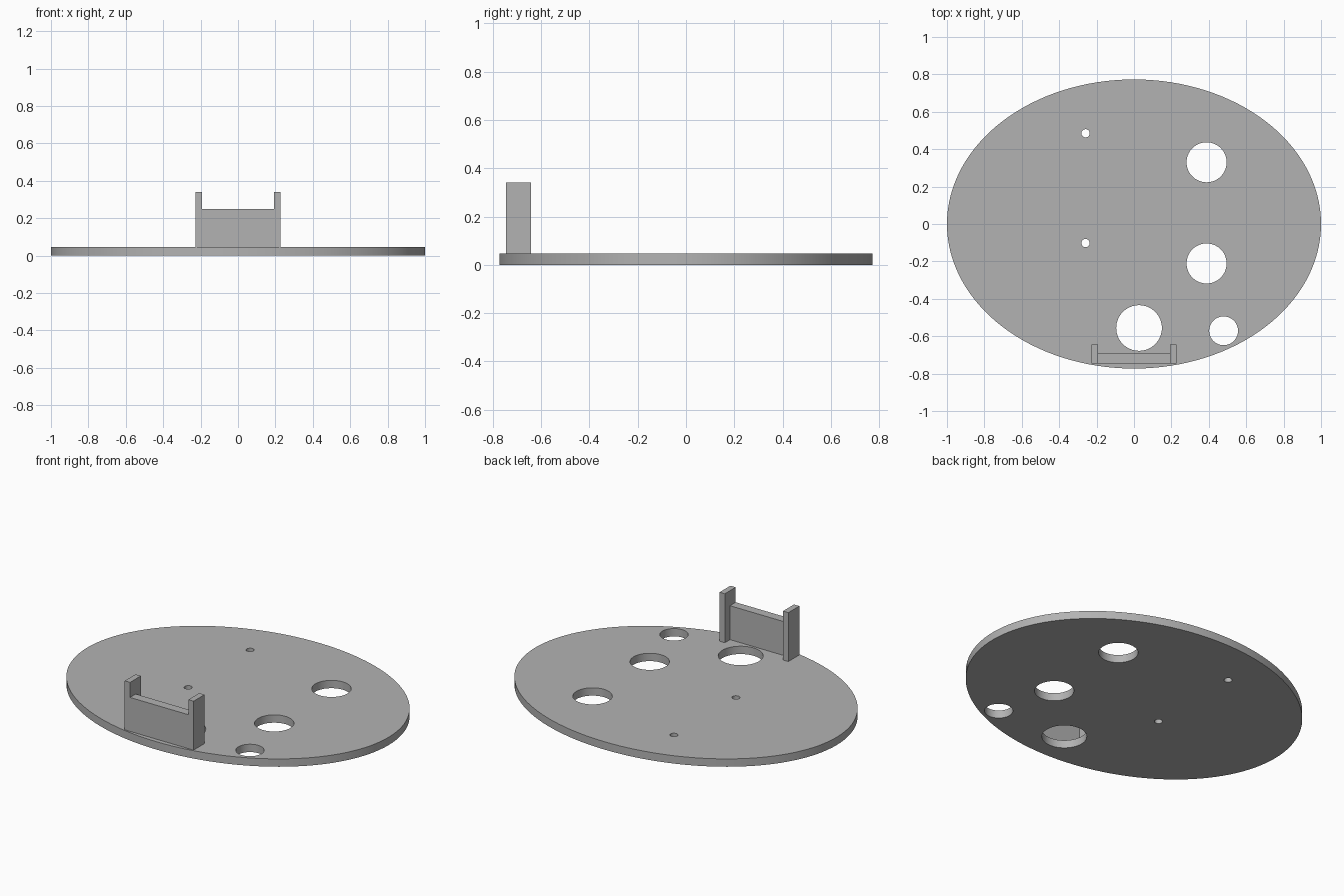
import bpy
import math

if "Cube" in bpy.data.objects:
    bpy.data.objects.remove(bpy.data.objects["Cube"])

THICK = 0.047

grey = bpy.data.materials.new("plain grey")
grey.use_nodes = True
colour = (0.45, 0.45, 0.45, 1)
grey.diffuse_color = colour
grey.node_tree.nodes["Principled BSDF"].inputs["Base Color"].default_value = colour


def cylinder(name, x, y, rx, ry, z0, z1, sides):
    bpy.ops.mesh.primitive_cylinder_add(vertices=sides, radius=1, depth=1,
                                        location=(x, y, (z0 + z1) / 2))
    ob = bpy.context.object
    ob.name = name
    ob.scale = (rx, ry, z1 - z0)
    bpy.ops.object.transform_apply(location=True, rotation=False, scale=True)
    return ob


def box(name, x, y, z):
    """Box spanning the given (low, high) ranges."""
    spans = (x, y, z)
    bpy.ops.mesh.primitive_cube_add(size=1, location=[sum(s) / 2 for s in spans])
    ob = bpy.context.object
    ob.name = name
    ob.scale = [s[1] - s[0] for s in spans]
    bpy.ops.object.transform_apply(location=False, rotation=False, scale=True)
    ob.data.materials.append(grey)
    return ob


# Oval base plate
plate = cylinder("base_plate", 0, 0, 1, 0.773, 0, THICK, 128)
plate.data.materials.append(grey)

# Round through holes: x, y, radius
holes = [
    (0.388, 0.33, 0.107), (0.388, -0.211, 0.107),
    (0.027, -0.556, 0.122), (0.479, -0.571, 0.077),
    (-0.259, 0.485, 0.022), (-0.259, -0.102, 0.022),
]
for x, y, r in holes:
    cutter = cylinder("hole_cutter", x, y, r, r, -0.1, 0.2, 64)
    cutter.hide_render = True
    cut = plate.modifiers.new("hole", "BOOLEAN")
    cut.operation = "DIFFERENCE"
    cut.solver = "EXACT"
    cut.object = cutter
    bpy.context.view_layer.objects.active = plate
    bpy.ops.object.modifier_apply(modifier=cut.name)
    bpy.data.objects.remove(cutter)

bpy.ops.object.select_all(action="DESELECT")
plate.select_set(True)
bpy.context.view_layer.objects.active = plate
bpy.ops.object.shade_smooth_by_angle(angle=math.radians(30))

# Upright bracket at the front edge: a panel between two taller posts
FRONT = -0.746
box("bracket_panel", (-0.193, 0.193), (FRONT, -0.692), (THICK, 0.25))
box("left_post", (0.193, 0.228), (FRONT, -0.643), (THICK, 0.34))
box("right_post", (-0.228, -0.193), (FRONT, -0.643), (THICK, 0.34))
